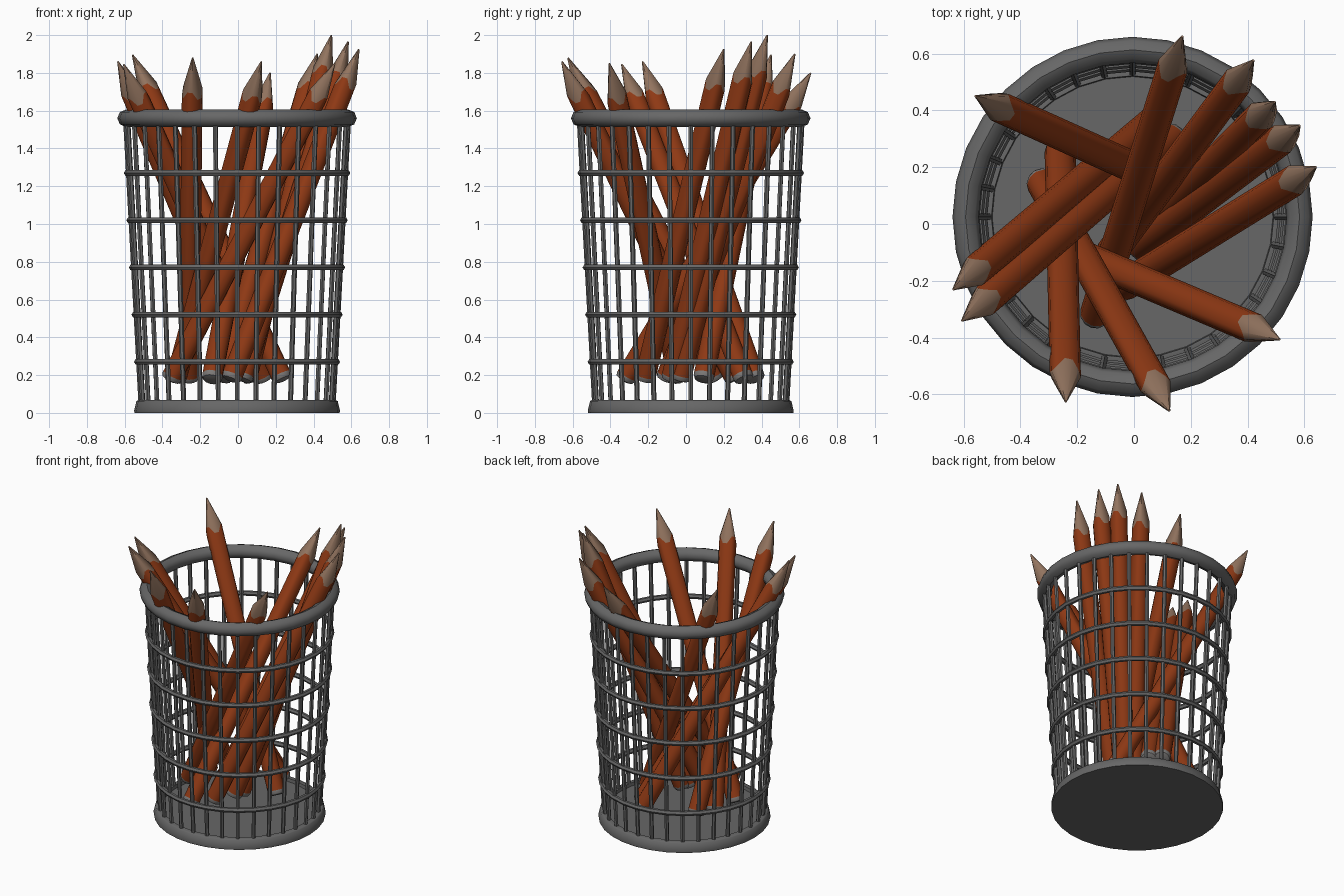
import bpy, bmesh, math
from mathutils import Vector

if "Cube" in bpy.data.objects:
    bpy.data.objects.remove(bpy.data.objects["Cube"])

CX, CY = -0.005, 0.025      # basket axis
N = 32                      # bars and ring sides


def material(name, rgb):
    m = bpy.data.materials.new(name)
    m.diffuse_color = (*rgb, 1)
    m.use_nodes = True
    m.node_tree.nodes["Principled BSDF"].inputs["Base Color"].default_value = m.diffuse_color
    return m


GREY = material("dark grey metal", (0.135, 0.135, 0.135))
PAINT = material("orange brown paint", (0.27, 0.040, 0.007))
WOOD = material("bare wood", (0.29, 0.175, 0.115))
CAP = material("grey pencil end", (0.20, 0.19, 0.185))


def finish(bm, name, mats, angle=45):
    bmesh.ops.recalc_face_normals(bm, faces=bm.faces)
    me = bpy.data.meshes.new(name)
    bm.to_mesh(me)
    bm.free()
    for m in mats:
        me.materials.append(m)
    ob = bpy.data.objects.new(name, me)
    bpy.context.collection.objects.link(ob)
    bpy.ops.object.select_all(action='DESELECT')
    ob.select_set(True)
    bpy.context.view_layer.objects.active = ob
    bpy.ops.object.shade_smooth_by_angle(angle=math.radians(angle))
    return ob


def lathe(name, profile, closed):
    """Turn an (r, z) profile around the basket axis."""
    bm = bmesh.new()
    rings = []
    for r, z in profile:
        if r == 0:
            rings.append([bm.verts.new((CX, CY, z))] * N)
        else:
            rings.append([bm.verts.new((CX + r * math.sin(2 * math.pi * i / N),
                                        CY - r * math.cos(2 * math.pi * i / N), z))
                          for i in range(N)])
    pairs = list(zip(rings, rings[1:]))
    if closed:
        pairs.append((rings[-1], rings[0]))
    for a, b in pairs:
        for i in range(N):
            j = (i + 1) % N
            bm.faces.new(list(dict.fromkeys((a[i], a[j], b[j], b[i]))))
    return finish(bm, name, [GREY])


def torus(name, major, minor, z, sides):
    prof = [(major + minor * math.cos(2 * math.pi * k / sides),
             z + minor * math.sin(2 * math.pi * k / sides)) for k in range(sides)]
    return lathe(name, prof, True)


def bar_radius(z):
    return 0.506 + 0.054 * z


# Base with closed floor
lathe("base", [(0, 0), (0.543, 0), (0.545, 0.012), (0.533, 0.062), (0.525, 0.067),
               (0.497, 0.067), (0.494, 0.045), (0, 0.045)], False)

# Top rim and hoops
torus("rim", 0.588, 0.046, 1.56, 8)
for k in range(5):
    z = 0.27 + 0.25 * k
    torus(f"hoop_{k + 1}", bar_radius(z) + 0.008, 0.017, z, 6)

# Upright bars
bm = bmesh.new()
for i in range(N):
    a = 2 * math.pi * i / N
    d = Vector((math.sin(a), -math.cos(a), 0))
    t = Vector((math.cos(a), math.sin(a), 0))
    ends = []
    for z in (0.04, 1.55):
        c = Vector((CX, CY, z)) + d * bar_radius(z)
        ends.append([bm.verts.new(c + 0.0135 * (d * math.cos(k * math.pi / 3)
                                               + t * math.sin(k * math.pi / 3)))
                     for k in range(6)])
    for k in range(6):
        j = (k + 1) % 6
        bm.faces.new((ends[0][k], ends[0][j], ends[1][j], ends[1][k]))
    bm.faces.new(ends[0])
    bm.faces.new(ends[1])
finish(bm, "upright_bars", [GREY])


def pencil(name, tip, foot):
    tip, foot = Vector(tip), Vector((*foot, 0.172))
    length = (tip - foot).length
    R, S = 0.055, 12
    # (radius, distance from foot, scallop depth)
    rows = [(0.030, 0, 0), (0.048, 0.006, 0), (R, 0.022, 0), (R, 0.032, 0),
            (R, length - 0.205, 0.022), (0.004, length, 0)]
    bm = bmesh.new()
    rings = []
    for r, h, s in rows:
        rings.append([bm.verts.new((r * math.cos(2 * math.pi * k / S),
                                    r * math.sin(2 * math.pi * k / S),
                                    h + (s if k % 4 < 2 else -s))) for k in range(S)])
    for n, (a, b) in enumerate(zip(rings, rings[1:])):
        for k in range(S):
            j = (k + 1) % S
            f = bm.faces.new((a[k], a[j], b[j], b[k]))
            f.material_index = 1 if n == 3 else 2 if n == 4 else 0
    bm.faces.new(rings[0])
    bm.faces.new(rings[-1]).material_index = 2
    ob = finish(bm, name, [CAP, PAINT, WOOD], 40)
    ob.rotation_mode = 'QUATERNION'
    ob.rotation_quaternion = (tip - foot).to_track_quat('Z', 'Y')
    ob.location = foot


# Pencils: sharpened tip, foot position
pencils = [
    ((0.17, 0.66, 1.80), (-0.14, -0.33)),
    ((0.42, 0.576, 1.90), (-0.087, -0.11)),
    ((0.495, 0.43, 2.00), (0.045, -0.03)),
    ((0.583, 0.346, 1.965), (0.02, -0.08)),
    ((0.64, 0.20, 1.925), (-0.04, -0.22)),
    ((0.512, -0.406, 1.85), (-0.36, -0.037)),
    ((0.124, -0.657, 1.86), (-0.33, 0.155)),
    ((-0.24, -0.625, 1.88), (-0.26, 0.265)),
    ((-0.605, -0.34, 1.845), (0.14, 0.31)),
    ((-0.636, -0.23, 1.86), (0.08, 0.37)),
    ((-0.558, 0.45, 1.895), (0.24, 0.09)),
]
for n, (tip, foot) in enumerate(pencils):
    pencil(f"pencil_{n + 1}", tip, foot)
